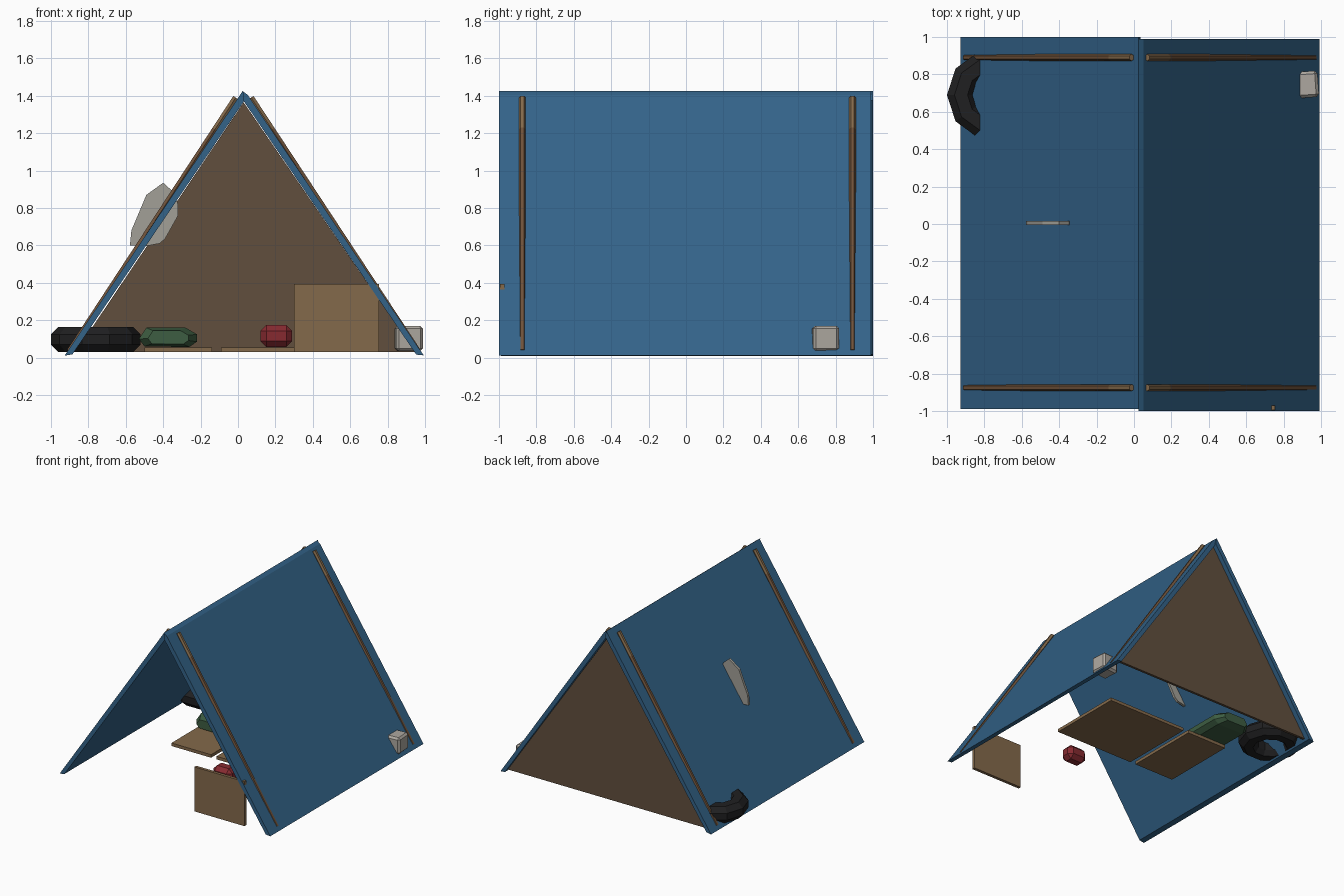
import bpy, bmesh, math
from mathutils import Vector, Matrix

cube = bpy.data.objects.get("Cube")
if cube:
    bpy.data.objects.remove(cube, do_unlink=True)


def material(name, rgb):
    m = bpy.data.materials.new(name)
    m.use_nodes = True
    m.diffuse_color = (*rgb, 1)
    m.node_tree.nodes["Principled BSDF"].inputs["Base Color"].default_value = (*rgb, 1)
    return m


BLUE = material("blue tarp", (0.033, 0.125, 0.25))
BROWN = material("brown cloth", (0.12, 0.078, 0.047))
POLE = material("pole wood", (0.16, 0.085, 0.042))
TAN = material("tan board", (0.23, 0.142, 0.07))
GREEN = material("green bag", (0.047, 0.11, 0.054))
RED = material("red can", (0.24, 0.023, 0.03))
BLACK = material("black rubber", (0.014, 0.014, 0.015))
WHITE = material("pale stone", (0.42, 0.39, 0.35))
GREY = material("grey scrap", (0.36, 0.35, 0.31))


def finish(name, bm, *mats):
    bmesh.ops.recalc_face_normals(bm, faces=bm.faces)
    me = bpy.data.meshes.new(name)
    bm.to_mesh(me)
    bm.free()
    for m in mats:
        me.materials.append(m)
    ob = bpy.data.objects.new(name, me)
    bpy.context.collection.objects.link(ob)
    return ob


def loft(name, mat, sections, closed=False):
    """Bridge equal-length point rings; cap the ends unless closed."""
    bm = bmesh.new()
    rings = [[bm.verts.new(p) for p in s] for s in sections]
    n = len(rings[0])
    count = len(rings) if closed else len(rings) - 1
    for i in range(count):
        a, b = rings[i], rings[(i + 1) % len(rings)]
        for j in range(n):
            k = (j + 1) % n
            bm.faces.new((a[j], a[k], b[k], b[j]))
    if not closed:
        bm.faces.new(rings[0])
        bm.faces.new(rings[-1])
    return finish(name, bm, mat)


def prism(name, mat, profile, y0, y1):
    return loft(name, mat, [[(x, y, z) for x, z in profile] for y in (y0, y1)])


def box(name, mat, lo, hi, bevel=0.0, turn=0.0):
    lo, hi = Vector(lo), Vector(hi)
    bm = bmesh.new()
    bmesh.ops.create_cube(bm, size=1)
    bmesh.ops.scale(bm, vec=hi - lo, verts=bm.verts)
    if bevel:
        bmesh.ops.bevel(bm, geom=bm.edges[:], offset=bevel, segments=1, affect='EDGES')
    bmesh.ops.rotate(bm, matrix=Matrix.Rotation(turn, 3, 'Z'), verts=bm.verts)
    bmesh.ops.translate(bm, vec=(lo + hi) / 2, verts=bm.verts)
    return finish(name, bm, mat)


# Sloping tarp panels
prism("roof_panel_left", BLUE,
      [(0.025, 1.425), (0.052, 1.405), (0.993, 0.012), (0.953, 0.016), (0.028, 1.375)], -1, 0.99)
prism("roof_panel_right", BLUE,
      [(0.025, 1.425), (0.035, 1.375), (-0.885, 0.018), (-0.928, 0.01)], -0.99, 1)

# Closed back wall
prism("back_wall", BROWN, [(-0.868, 0.03), (0.03, 1.365), (0.945, 0.03)], 0.945, 0.965)

# Poles lying against the panels, with lighter tops
def pole(name, top, foot, y):
    a, b = Vector((top[0], y, top[1])), Vector((foot[0], y, foot[1]))
    mid = a.lerp(b, 0.125)
    side = Vector((0, 1, 0))
    out = (b - a).normalized().cross(side)
    rings = []
    for p in (a, mid, b):
        rings.append([p + 0.018 * (side * math.cos(t) + out * math.sin(t))
                      for t in (math.tau * i / 6 for i in range(6))])
    ob = loft(name, TAN, rings)
    ob.data.materials.append(POLE)
    for f in ob.data.polygons:
        f.material_index = int(f.center.z < mid.z)


for end, y in (("front", -0.875), ("back", 0.89)):
    pole("pole_left_" + end, (0.07, 1.39), (0.962, 0.035), y)
    pole("pole_right_" + end, (-0.012, 1.39), (-0.9, 0.035), y)

# Boards on the ground and a board standing at the entrance
box("floor_board_right", TAN, (-0.5, -0.15, 0.03), (-0.14, 0.47, 0.055))
box("floor_board_left", TAN, (-0.09, -0.15, 0.03), (0.62, 0.47, 0.055))
box("entrance_board", TAN, (0.3, -0.995, 0.03), (0.755, -0.97, 0.395))

# Rolled sleeping bag with narrowed ends
outline = [(-0.53, 0.1), (-0.49, 0.16), (-0.28, 0.16), (-0.22, 0.125),
           (-0.22, 0.085), (-0.26, 0.057), (-0.5, 0.06)]
loft("sleeping_bag", GREEN,
     [[(-0.37 + (x + 0.37) * s, y, 0.107 + (z - 0.107) * s) for x, z in outline]
      for y, s in ((0.15, 0.7), (0.22, 1), (0.68, 1), (0.75, 0.7))])

# Small can
box("red_can", RED, (0.12, -0.52, 0.057), (0.29, -0.4, 0.175), 0.032)

# Tyre: a chamfered section swept round
section = [(0.24, 0.07), (0.24, 0.125), (0.2, 0.165), (0.13, 0.165),
           (0.105, 0.125), (0.105, 0.07), (0.13, 0.03), (0.2, 0.03)]
loft("tyre", BLACK,
     [[(-0.76 + r * math.cos(t), 0.69 + r * math.sin(t), z) for r, z in section]
      for t in (math.tau * i / 10 for i in range(10))], closed=True)

# Pale block at the foot of the left panel
box("stone_block", WHITE, (0.84, 0.675, 0.035), (0.985, 0.815, 0.17), 0.015, 0.07)

# Jagged scrap stuck through the right panel
prism("scrap_plate", GREY,
      [(-0.578, 0.6), (-0.57, 0.68), (-0.49, 0.87), (-0.4, 0.935), (-0.35, 0.89),
       (-0.32, 0.82), (-0.32, 0.76), (-0.39, 0.635), (-0.42, 0.61), (-0.5, 0.595)], -0.005, 0.015)
